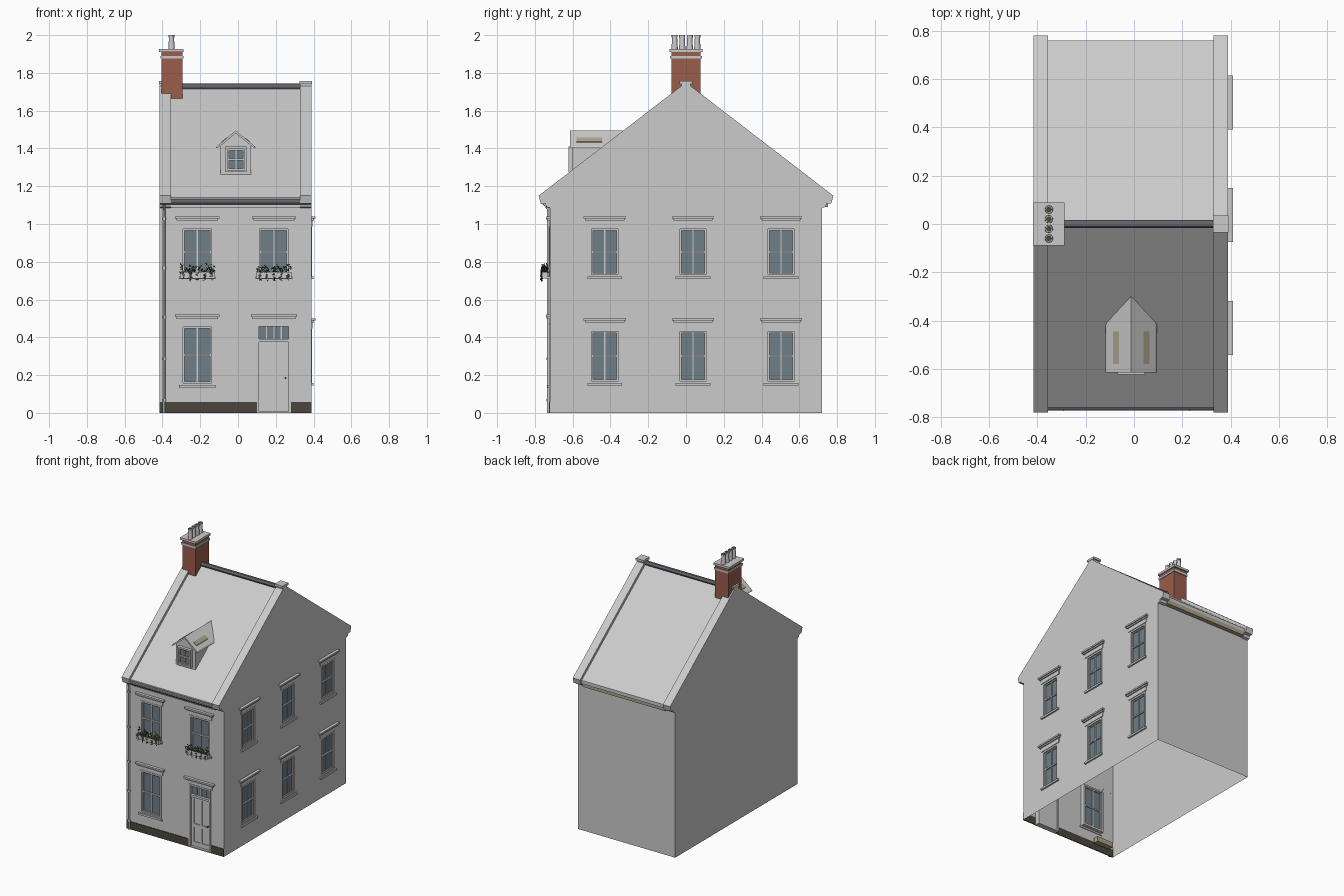
import bpy, bmesh, math, random
from mathutils import Vector, Matrix

if "Cube" in bpy.data.objects:
    bpy.data.objects.remove(bpy.data.objects["Cube"])

random.seed(4)
XL, XR, YW = -0.415, 0.389, 0.72
MATS = {}
COLS = dict(brick=(.33, .11, .07, 1), glass=(.16, .21, .25, 1), tan=(.42, .37, .27, 1),
            plinth=(.07, .06, .045, 1), slate=(.14, .13, .16, 1), leaf=(.05, .1, .03, 1),
            flower=(.6, .25, .06, 1), soil=(.08, .05, .03, 1))

# wall frames: u along the wall, v up, w outward
def front(u, v, w): return Vector((u, -YW - w, v))
def right(u, v, w): return Vector((XR + w, u, v))
def world(u, v, w): return Vector((u, v, w))
def dormer(u, v, w): return Vector((u, -0.6 - w, v))

def finish(bm, name, col=None, recalc=True, smooth=False):
    if recalc:
        bmesh.ops.recalc_face_normals(bm, faces=bm.faces)
    me = bpy.data.meshes.new(name)
    bm.to_mesh(me)
    bm.free()
    ob = bpy.data.objects.new(name, me)
    bpy.context.collection.objects.link(ob)
    if col:
        if col not in MATS:
            MATS[col] = bpy.data.materials.new(col)
            MATS[col].diffuse_color = COLS[col]
        me.materials.append(MATS[col])
    if smooth:
        bpy.ops.object.select_all(action='DESELECT')
        ob.select_set(True)
        bpy.context.view_layer.objects.active = ob
        bpy.ops.object.shade_smooth_by_angle()
    return ob

def boxes(name, items, F=world, col=None):
    """Each item is u0,u1,v0,v1,w0,w1 in the wall frame F."""
    bm = bmesh.new()
    for a, b, c, d, e, f in items:
        for vt in bmesh.ops.create_cube(bm, size=1)['verts']:
            p = vt.co
            vt.co = F(b if p.x > 0 else a, d if p.y > 0 else c, f if p.z > 0 else e)
    return finish(bm, name, col)

def prism(name, pts, F, w0, w1, col=None):
    """Extrude a closed profile from w0 to w1."""
    bm = bmesh.new()
    f = bm.faces.new([bm.verts.new(F(u, v, w0)) for u, v in pts])
    r = bmesh.ops.extrude_face_region(bm, geom=[f])
    move = F(0, 0, w1) - F(0, 0, w0)
    bmesh.ops.translate(bm, vec=move, verts=[g for g in r['geom'] if isinstance(g, bmesh.types.BMVert)])
    return finish(bm, name, col)

def tube(name, a, b, r, col=None, r2=None, n=12):
    a, b = Vector(a), Vector(b)
    bm = bmesh.new()
    rot = (b - a).to_track_quat('Z', 'Y').to_matrix().to_4x4()
    bmesh.ops.create_cone(bm, cap_ends=True, segments=n, radius1=r, radius2=r2 or r, depth=(b - a).length,
                          matrix=Matrix.Translation((a + b) / 2) @ rot)
    return finish(bm, name, col, smooth=True)

def wall(name, outline, holes, F, flip=None):
    """Flat wall sheet with rectangular openings."""
    bm = bmesh.new()
    loops = [outline] + [[(a, c), (b, c), (b, d), (a, d)] for a, b, c, d in holes]
    for lp in loops:
        vs = [bm.verts.new(F(u, v, 0)) for u, v in lp]
        for i, vt in enumerate(vs):
            bm.edges.new((vt, vs[i - 1]))
    out = F(0, 0, 1) - F(0, 0, 0)
    bmesh.ops.triangle_fill(bm, use_beauty=True, use_dissolve=False, edges=bm.edges[:], normal=out)
    for f in bm.faces:
        f.normal_update()
        if f.normal.dot(out) < 0:
            f.normal_flip()
    return finish(bm, name, recalc=False)

def window(name, F, a, b, c, d, head, room=True):
    """Sash window: frame, bars, glass, sill, lintel and the shallow room behind."""
    t, s, m, h = .012, .02, (a + b) / 2, (c + d) / 2
    boxes(name + "_frame", [(a, a + t, c, d, -.03, .003), (b - t, b, c, d, -.03, .003),
                            (a + t, b - t, d - t, d, -.03, .003), (a + t, b - t, c, c + t, -.03, .003)], F)
    boxes(name + "_sash_bars", [(a + t, a + s, c + t, d - t, -.025, -.006), (b - s, b - t, c + t, d - t, -.025, -.006),
                                (a + s, b - s, d - s, d - t, -.025, -.006), (a + s, b - s, c + t, c + s, -.025, -.006),
                                (a + s, b - s, h - .005, h + .005, -.025, -.004),
                                (m - .003, m + .003, c + s, d - s, -.024, -.008)], F)
    boxes(name + "_glass", [(a + t, b - t, c + t, d - t, -.018, -.014)], F, 'glass')
    if not room:
        return
    boxes(name + "_sill", [(a - .01, b + .01, c - .012, c + .002, -.005, .012)], F)
    lintel(name, F, a - .03, b + .03, d, head)
    # room box, open toward the glass
    bm = bmesh.new()
    for vt in bmesh.ops.create_cube(bm, size=1)['verts']:
        p = vt.co
        vt.co = F(m + .37 * p.x, h + (d - c + .08) * p.y, -.06 + .10 * p.z)
        vt.co = F(m + .37 * p.x, h + (d - c + .06) * p.y, -.07 + .10 * p.z)
    out = F(0, 0, 1) - F(0, 0, 0)
    bm.normal_update()
    bmesh.ops.delete(bm, geom=[f for f in bm.faces if f.calc_center_median().dot(out) > F(0, 0, -.03).dot(out)],
                     context='FACES')
    finish(bm, name + "_room", 'tan')

def lintel(name, F, a, b, d, head):
    boxes(name + "_lintel", [(a, b, head - .012, head, -.002, .021), (a + .008, b - .008, head - .022, head - .012, -.002, .013),
                             (a + .018, b - .018, d + .003, head - .022, -.002, .005)], F)

# window layout
FW = [("front_lower_left", -.303, -.128, .145, .466, .52), ("front_upper_left", -.303, -.128, .72, .985, 1.04),
      ("front_upper_right", .103, .278, .72, .985, 1.04)]
RW = []
for i, y in enumerate((-.43, .037, .503)):
    RW += [("side_lower_%d" % i, y - .082, y + .082, .157, .444, .5), ("side_upper_%d" % i, y - .082, y + .082, .72, .985, 1.04)]

# walls
wall("front_wall", [(XL, 0), (.1, 0), (.1, .47), (.28, .47), (.28, 0), (XR, 0), (XR, 1.146), (XL, 1.146)],
     [w[1:5] for w in FW], front)
GABLE = [(-YW, 0), (YW, 0), (YW, 1.146), (0, 1.70), (-YW, 1.146)]
wall("right_gable_wall", GABLE, [w[1:5] for w in RW], right)
wall("left_gable_wall", GABLE, [], lambda u, v, w: Vector((XL - w, u, v)))
wall("back_wall", [(XL, 0), (XR, 0), (XR, 1.146), (XL, 1.146)], [], lambda u, v, w: Vector((u, YW + w, v)))
for F, ws in ((front, FW), (right, RW)):
    for n, a, b, c, d, head in ws:
        window(n + "_window", F, a, b, c, d, head)

# plinth
boxes("plinth", [(XL, .1, 0, .058, -.002, .004), (.28, XR, 0, .058, -.002, .004)], front, 'plinth')

# front door
boxes("door_frame", [(.1, .112, 0, .47, -.035, .004), (.268, .28, 0, .47, -.035, .004),
                     (.112, .268, .458, .47, -.035, .004), (.112, .268, .375, .39, -.035, 0)], front)
boxes("door_leaf", [(.112, .268, .008, .375, -.032, -.02)], front)
boxes("door_rails", [(a, b, c, d, -.021, -.013) for a, b, c, d in
                     ((.112, .13, .008, .375), (.25, .268, .008, .375), (.182, .198, .008, .375), (.13, .182, .008, .04),
                      (.198, .25, .008, .04), (.13, .182, .15, .175), (.198, .25, .15, .175), (.13, .182, .36, .375), (.198, .25, .36, .375))], front)
boxes("door_step", [(.1, .28, 0, .008, -.035, .006)], front)
boxes("fanlight_glass", [(.112, .268, .39, .458, -.024, -.02)], front, 'glass')
boxes("fanlight_bars", [(.112 + .039 * k - .003, .112 + .039 * k + .003, .39, .458, -.021, -.013) for k in (1, 2, 3)], front)
lintel("door", front, .068, .313, .47, .52)
tube("door_knob", (.252, -.707, .185), (.252, -.724, .185), .005, 'plinth')

# roof, gable copings, eaves and ridge
def yz(u, v, w): return Vector((w, u, v))
prism("roof", [(0, 1.725), (.76, 1.14), (.76, 1.115), (0, 1.70), (-.76, 1.115), (-.76, 1.14)], yz, XL + .06, XR - .06)
half = [(.78, 1.15), (.77, 1.11), (.745, 1.108), (.738, 1.09), (.72, 1.085), (.72, 1.146)]
for side, x0, x1 in (("left", XL, XL + .06), ("right", XR - .06, XR)):
    prism(side + "_coping", [(0, 1.75)] + half + [(0, 1.70)] + [(-y, z) for y, z in reversed(half)], yz, x0, x1)
    boxes(side + "_ridge_cap", [(x0 - .003, x1 + .003, -.035, .035, 1.742, 1.758), (x0, x1, -.025, .025, 1.722, 1.742)])
boxes("back_cornice", [(XL + .06, XR - .06, .72, .752, 1.09, 1.125)], col='tan')
boxes("front_cornice", [(XL + .06, XR - .06, -.74, -.72, 1.085, 1.12)])
tube("front_gutter", (XL + .005, -.758, 1.118), (XR - .005, -.758, 1.118), .014, 'slate')
tube("ridge_tiles", (-.3, 0, 1.727), (XR - .06, 0, 1.727), .017, 'slate')

# drainpipe
tube("drainpipe", (-.39, -.729, 0), (-.39, -.729, 1.085), .007)
tube("drainpipe_elbow", (-.39, -.729, 1.08), (-.39, -.755, 1.112), .007)
for z in (.06, .28, .5, .76, 1.02):
    tube("pipe_collar", (-.39, -.729, z), (-.39, -.729, z + .014), .010)

# chimney
boxes("chimney_stack", [(-.405, -.295, -.078, .078, 1.655, 1.915)], col='brick')
boxes("chimney_bands", [(-.411, -.289, -.084, .084, 1.875, 1.89), (-.418, -.288, -.088, .088, 1.91, 1.926)])
for k, y in enumerate((-.06, -.02, .02, .06)):
    tube("chimney_pot_%d" % k, (-.352, y, 1.926), (-.352, y, 1.992), .017, r2=.013)
    tube("chimney_pot_rim_%d" % k, (-.352, y, 1.988), (-.352, y, 2.0), .016)
    tube("chimney_pot_opening_%d" % k, (-.352, y, 1.999), (-.352, y, 2.0005), .012, 'plinth')

# dormer: body, pitched roof, window and tan side vents
CX = -.0115
prism("dormer_body", [(CX - .081, 1.26), (CX + .081, 1.26), (CX + .081, 1.415), (CX, 1.482), (CX - .081, 1.415)],
      dormer, 0, -.29)
prism("dormer_roof", [(CX, 1.495), (CX + .1, 1.412), (CX + .106, 1.402), (CX + .096, 1.402), (CX, 1.48),
                      (CX - .096, 1.402), (CX - .106, 1.402), (CX - .1, 1.412)], dormer, .015, -.3)
window("dormer_window", lambda u, v, w: dormer(u, v, w + .02), CX - .057, CX + .057, 1.275, 1.41, 0, room=False)
for s in (-1, 1):
    prism("dormer_vent", [(CX + s * .05, 1.4535), (CX + s * .075, 1.4327), (CX + s * .075, 1.4367), (CX + s * .05, 1.4575)],
          dormer, -.02, -.155, 'tan')

# window boxes with trailing plants
for n, a, b in (("left", -.308, -.123), ("right", .098, .283)):
    boxes(n + "_planter", [(a, b, .715, .745, .013, .016), (a, b, .715, .745, .039, .042), (a, b, .712, .716, .013, .042),
                           (a, a + .004, .715, .745, .016, .039), (b - .004, b, .715, .745, .016, .039)], front)
    boxes(n + "_soil", [(a + .004, b - .004, .716, .74, .016, .039)], front, 'soil')
    for part, col, count in (("leaves", 'leaf', 150), ("flowers", 'flower', 8)):
        bm = bmesh.new()
        for k in range(count):
            if part == "leaves" and k % 3 == 0:   # hanging strands
                u = a + (b - a) * (int(random.random() * 5) + .5) / 5
                c = front(u + random.uniform(-.006, .006), random.uniform(.70, .75), .045)
            else:
                c = front(random.uniform(a, b), random.uniform(.742, .792 - .03 * random.random()), random.uniform(.012, .046))
            d = Vector([random.uniform(-1, 1) for _ in range(3)]).normalized() * .009
            e = d.orthogonal().normalized() * .004
            bm.faces.new([bm.verts.new(c + q) for q in (-d, e, d, -e)])
        finish(bm, n + "_" + part, col, recalc=False)

for m in bpy.data.materials:
    if m.users and not m.is_grease_pencil:
        m.use_nodes = True
        m.node_tree.nodes["Principled BSDF"].inputs["Base Color"].default_value = m.diffuse_color
